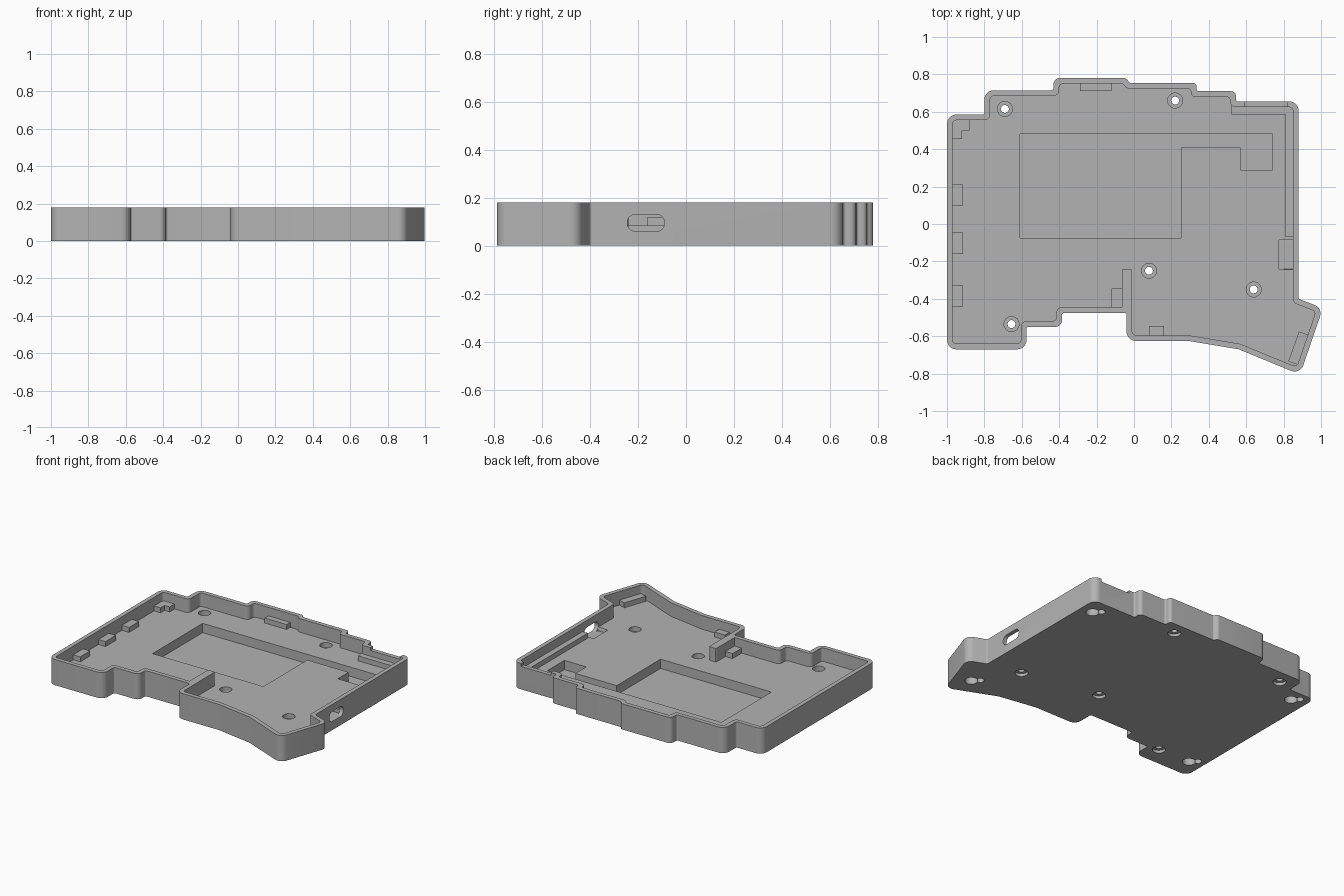
import bpy, bmesh, math
from mathutils import Vector

cube = bpy.data.objects.get("Cube")
if cube:
    bpy.data.objects.remove(cube)

HEIGHT, FLOOR, TAB_TOP, WALL = 0.18, 0.085, 0.12, 0.03

grey = bpy.data.materials.new("case grey")
grey.use_nodes = True
grey.diffuse_color = (0.45, 0.45, 0.45, 1)
grey.node_tree.nodes["Principled BSDF"].inputs["Base Color"].default_value = (0.45, 0.45, 0.45, 1)


def corner_data(pts):
    """Yield previous, current and next point, and whether the corner is convex (clockwise loop)."""
    n = len(pts)
    for i in range(n):
        a, b, c = (Vector(pts[(i + k) % n]) for k in (-1, 0, 1))
        u, v = (b - a).normalized(), (c - b).normalized()
        yield a, b, c, u, v, u.cross(v) < 0


def inset(pts, d):
    """Move every edge of a clockwise loop inwards by d."""
    out = []
    for a, b, c, u, v, convex in corner_data(pts):
        n1, n2 = Vector((u.y, -u.x)), Vector((v.y, -v.x))
        out.append(b + (n1 + n2) * d / (1 + n1.dot(n2)))
    return out


def rounded(pts, convex_r, concave_r, steps=8):
    """Replace corners by arcs."""
    out = []
    for a, b, c, u, v, convex in corner_data(pts):
        turn = u.angle(v)
        r = convex_r if convex else concave_r
        t = min(r * math.tan(turn / 2), 0.48 * (b - a).length, 0.48 * (c - b).length)
        r = t / math.tan(turn / 2)
        start = b - u * t
        side = Vector((u.y, -u.x)) * (1 if convex else -1)
        for k in range(steps + 1):
            w = turn * k / steps
            out.append(start + side * r * (1 - math.cos(w)) + u * r * math.sin(w))
    return out


def prism(name, pts, z0, z1):
    bm = bmesh.new()
    face = bm.faces.new([bm.verts.new((p[0], p[1], z0)) for p in pts])
    top = bmesh.ops.extrude_face_region(bm, geom=[face])["geom"]
    bmesh.ops.translate(bm, vec=(0, 0, z1 - z0), verts=[g for g in top if isinstance(g, bmesh.types.BMVert)])
    bmesh.ops.recalc_face_normals(bm, faces=bm.faces)
    mesh = bpy.data.meshes.new(name)
    bm.to_mesh(mesh)
    bm.free()
    mesh.materials.append(grey)
    ob = bpy.data.objects.new(name, mesh)
    bpy.context.collection.objects.link(ob)
    return ob


def box(name, x0, x1, y0, y1, z0, z1):
    return prism(name, [(x0, y0), (x0, y1), (x1, y1), (x1, y0)], z0, z1)


def disc(name, x, y, r, z0, z1, n=32):
    ring = [(x + r * math.cos(math.tau * k / n), y + r * math.sin(math.tau * k / n)) for k in range(n)]
    return prism(name, ring, z0, z1)


def cut(body, cutter):
    cutter.hide_render = True
    mod = body.modifiers.new("cut", "BOOLEAN")
    mod.operation, mod.solver, mod.object = "DIFFERENCE", "EXACT", cutter
    bpy.context.view_layer.objects.active = body
    bpy.ops.object.modifier_apply(modifier=mod.name)
    bpy.data.objects.remove(cutter)


# Stepped outline with the angled thumb area at the front
outline = [(-1, -0.67), (-1, 0.585), (-0.8, 0.585), (-0.8, 0.715), (-0.43, 0.715), (-0.43, 0.78),
           (-0.04, 0.78), (-0.025, 0.755), (0.335, 0.755), (0.335, 0.71), (0.545, 0.71), (0.545, 0.655),
           (0.88, 0.655), (0.88, -0.4), (1.01, -0.45), (0.888, -0.805), (0.56, -0.67), (0.29, -0.625),
           (-0.04, -0.625), (-0.04, -0.475), (-0.385, -0.475), (-0.385, -0.55), (-0.575, -0.55), (-0.575, -0.67)]

# Tray body
case = prism("case_tray", rounded(outline, 0.05, 0.012), 0, HEIGHT)
cut(case, prism("cavity", rounded(inset(outline, WALL), 0.022, 0.03), FLOOR, 0.3))

# Battery pocket with its cable channel and switch pocket
pocket = [(-0.61, -0.075), (-0.61, 0.48), (0.74, 0.48), (0.74, 0.29), (0.57, 0.29),
          (0.57, 0.41), (0.25, 0.41), (0.25, -0.075)]
cut(case, prism("pocket", pocket, 0.02, 0.3))

# Screw holes, counterbored on both sides
for x, y in [(-0.69, 0.615), (0.22, 0.66), (-0.655, -0.535), (0.64, -0.35), (0.08, -0.25)]:
    cut(case, disc("hole", x, y, 0.021, -0.1, 0.3))
    cut(case, disc("bore", x, y, 0.04, 0.05, 0.3))
    cut(case, disc("sink", x, y, 0.042, -0.1, 0.02))

# Keyhole recesses under the corners
for x, y in [(0.79, 0.53), (-0.89, 0.49), (0.82, -0.63), (-0.9, -0.53)]:
    cut(case, disc("recess", x, y, 0.042, -0.1, 0.05))
    cut(case, disc("recess_end", x - 0.04, y + 0.04, 0.025, -0.1, 0.05))

# Port opening through the right wall and its floor pocket
cut(case, box("port_pocket", 0.775, 0.852, -0.24, -0.085, 0.06, 0.15))
slot = rounded([(-0.245, 0.06), (-0.245, 0.13), (-0.09, 0.13), (-0.09, 0.06)], 0.033, 0.033)
port = prism("port", slot, 0.8, 0.95)
for vert in port.data.vertices:
    vert.co = (vert.co.z, vert.co.x, vert.co.y)
cut(case, port)

# Shallow dip in the back wall
cut(case, box("dip", 0.59, 0.82, 0.6, 0.7, 0.16, 0.3))

# Inner rib at the front step
rib = [(-0.065, -0.46), (-0.065, -0.24), (-0.01, -0.24), (-0.01, -0.5), (-0.03, -0.5), (-0.03, -0.46)]
prism("inner_rib", rounded(rib, 0.01, 0.005, 3), FLOOR - 0.01, HEIGHT)

# Support ledge along the back right corner
ledge = [(0.52, 0.585), (0.52, 0.635), (0.86, 0.635), (0.86, -0.07), (0.81, -0.07), (0.81, 0.585)]
prism("corner_ledge", ledge, FLOOR - 0.01, TAB_TOP)

# Support tabs around the wall
tabs = {"side_tab_back": (-0.98, -0.915, 0.1, 0.21), "side_tab_middle": (-0.98, -0.915, -0.16, -0.045),
        "side_tab_front": (-0.98, -0.915, -0.44, -0.33), "back_tab": (-0.29, -0.12, 0.71, 0.76),
        "front_tab": (0.08, 0.16, -0.605, -0.545), "rib_tab": (-0.12, -0.06, -0.455, -0.345)}
for name, (x0, x1, y0, y1) in tabs.items():
    box(name, x0, x1, y0, y1, FLOOR - 0.01, TAB_TOP)
prism("corner_tab", [(-0.98, 0.455), (-0.98, 0.565), (-0.88, 0.565), (-0.88, 0.5), (-0.92, 0.5), (-0.92, 0.455)],
      FLOOR - 0.01, TAB_TOP)
prism("thumb_tab", [(0.825, -0.735), (0.882, -0.575), (0.94, -0.595), (0.885, -0.755)], FLOOR - 0.01, TAB_TOP)

# Smooth the rounded corners only
for ob in bpy.context.scene.objects:
    ob.select_set(ob.type == "MESH")
bpy.context.view_layer.objects.active = case
bpy.ops.object.shade_smooth_by_angle(angle=math.radians(30))
